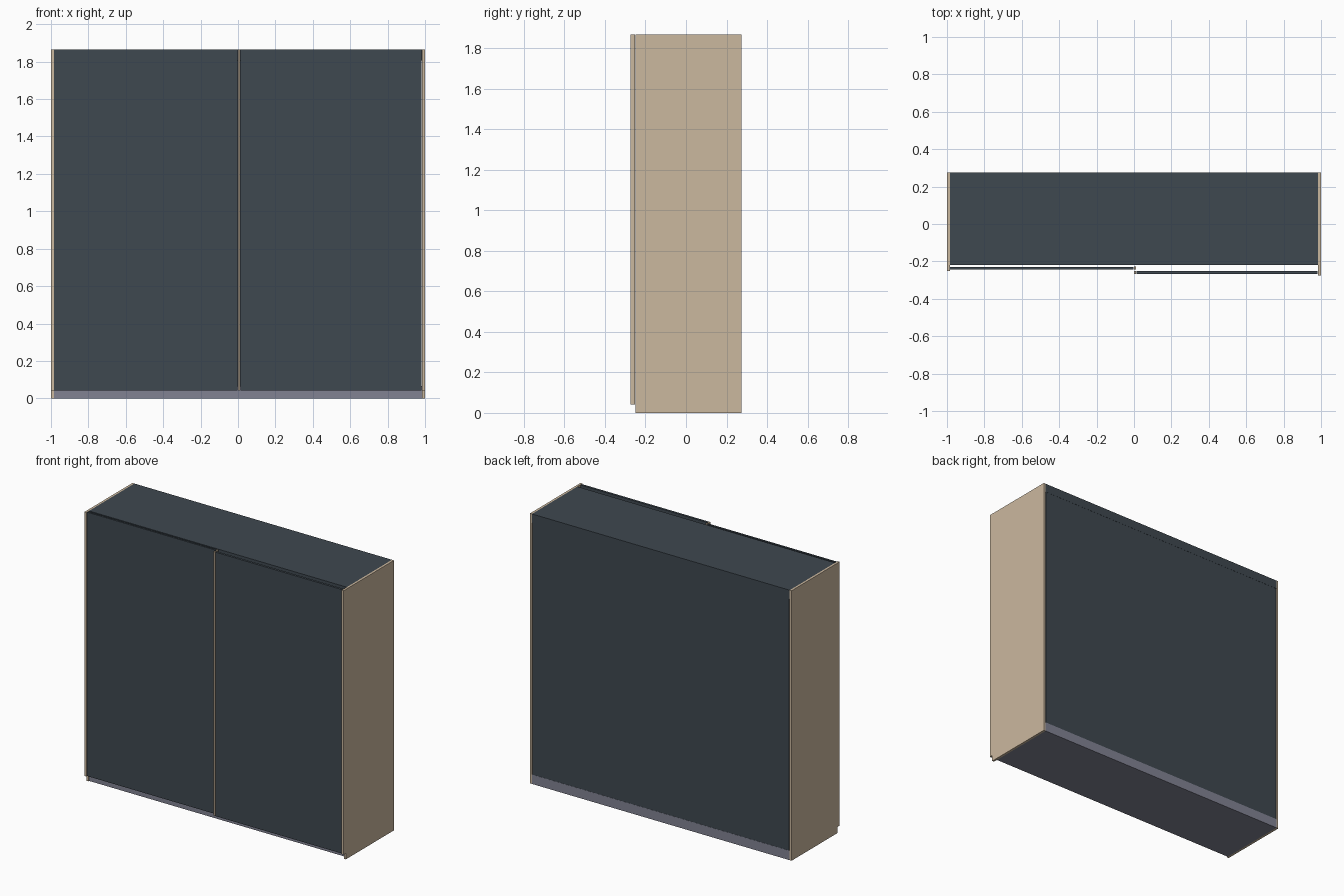
import bpy

if "Cube" in bpy.data.objects:
    bpy.data.objects.remove(bpy.data.objects["Cube"])


def material(name, rgb):
    m = bpy.data.materials.new(name)
    m.diffuse_color = (*rgb, 1.0)
    m.use_nodes = True
    m.node_tree.nodes["Principled BSDF"].inputs["Base Color"].default_value = m.diffuse_color
    return m


OAK = material("light_oak", (0.60, 0.48, 0.345))
SLATE = material("dark_slate", (0.049, 0.065, 0.080))
GREY = material("plinth_grey", (0.22, 0.225, 0.29))


def box(name, x, y, z, mat):
    """Box from (min, max) ranges on each axis."""
    faces = [(0, 2, 3, 1), (4, 5, 7, 6), (0, 1, 5, 4),
             (2, 6, 7, 3), (0, 4, 6, 2), (1, 3, 7, 5)]
    verts = [(a, b, c) for c in z for b in y for a in x]
    me = bpy.data.meshes.new(name)
    me.from_pydata(verts, [], faces)
    me.materials.append(mat)
    ob = bpy.data.objects.new(name, me)
    bpy.context.collection.objects.link(ob)
    return ob


TOP, BACK, FRONT = 1.866, 0.275, -0.22
DOOR_Z = (0.042, TOP)

# Carcass: sides, roof, plinth and back
box("left_side", (-1.0, -0.985), (-0.228, BACK), (0, TOP), OAK)
box("right_side", (0.985, 1.0), (-0.25, BACK), (0, TOP), OAK)
box("roof", (-0.985, 0.985), (FRONT, BACK), (1.805, TOP), SLATE)
box("plinth", (-0.985, 0.985), (FRONT, BACK), (0, 0.065), GREY)
box("back_panel", (-0.98, 0.98), (0.265, BACK - 0.001), (0.065, 1.805), SLATE)

# Two sliding doors on staggered tracks, each with oak edge grips
for side, x0, x1, y0, y1 in (("left", -1.0, 0.012, -0.250, -0.2285),
                             ("right", 0.0, 1.0, -0.275, -0.2505)):
    grip = 0.014
    box(side + "_door", (x0 + grip, x1 - grip - 0.004 * (side == "right")),
        (y0 + 0.008, y1 - 0.001), DOOR_Z, SLATE)
    outer = (x0, x0 + 0.015) if side == "left" else (x1 - 0.015, x1)
    inner = (0.0, 0.012)
    box(side + "_door_outer_grip", outer, (y0, y1), DOOR_Z, OAK)
    box(side + "_door_inner_grip", inner, (y0 + 0.008, y1), DOOR_Z, OAK)
